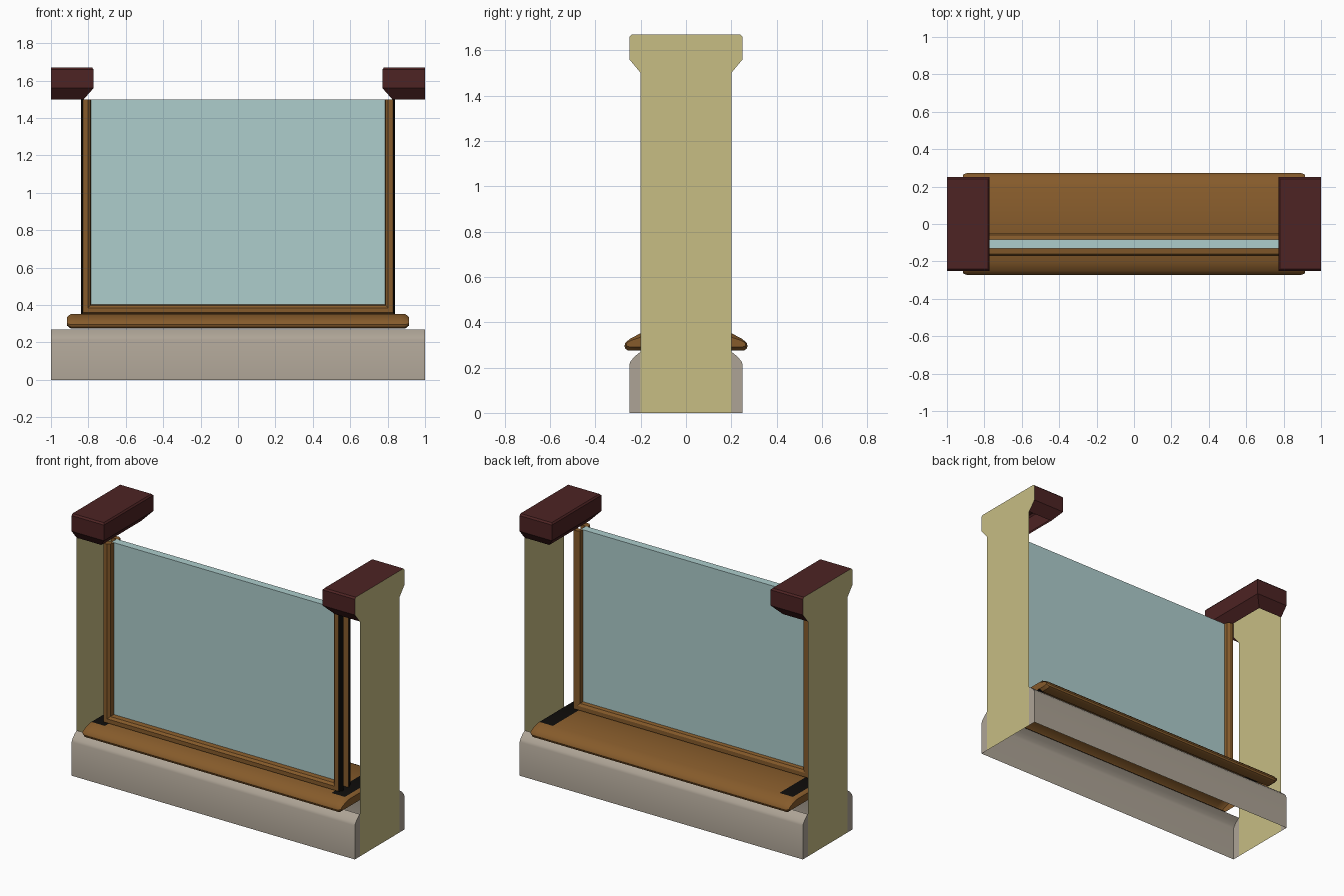
import bpy, bmesh

if "Cube" in bpy.data.objects:
    bpy.data.objects.remove(bpy.data.objects["Cube"])


def material(name, rgb):
    m = bpy.data.materials.new(name)
    lin = [((c / 255 + 0.055) / 1.055) ** 2.4 for c in rgb]
    m.diffuse_color = (*lin, 1)
    m.use_nodes = True
    m.node_tree.nodes["Principled BSDF"].inputs["Base Color"].default_value = m.diffuse_color
    return m


CREAM = material("cream_plaster", (199, 189, 132))
STONE = material("grey_stone", (174, 164, 150))
WOOD = material("brown_wood", (134, 91, 43))
CAP = material("dark_red_wood", (77, 35, 35))
GLASS = material("pale_blue_glass", (173, 205, 204))
DARK = material("black_shadow_gap", (14, 12, 10))


def make(name, rings, mats, closed=False, ends=(), rule=None, smooth=False):
    """Skin a list of rings; ends lists which end rings get a flat cap."""
    bm = bmesh.new()
    rows = [[bm.verts.new(p) for p in r] for r in rings]
    n = len(rings[0])
    for a, b in zip(rows, rows[1:]):
        for i in range(n if closed else n - 1):
            j = (i + 1) % n
            bm.faces.new((a[i], a[j], b[j], b[i]))
    for e in ends:
        bm.faces.new(rows[e])
    bmesh.ops.recalc_face_normals(bm, faces=bm.faces)
    if rule:
        for f in bm.faces:
            f.material_index = rule(f)
    me = bpy.data.meshes.new(name)
    bm.to_mesh(me)
    bm.free()
    for m in mats:
        me.materials.append(m)
    ob = bpy.data.objects.new(name, me)
    bpy.context.collection.objects.link(ob)
    if smooth:
        bpy.ops.object.select_all(action='DESELECT')
        ob.select_set(True)
        bpy.context.view_layer.objects.active = ob
        bpy.ops.object.shade_smooth_by_angle(angle=0.6)
    return ob


# stone base: front and back skins with a rounded shoulder and small end faces
base_profile = [(.25, 0), (.25, .215), (.243, .23), (.225, .25), (.2, .27)]
for side, label in ((-1, "front"), (1, "back")):
    rings = [[(x, side * y, z) for y, z in base_profile] for x in (-1, 1)]
    ob = make("base_" + label, rings, [STONE], smooth=True)
    if side == 1:
        ob.data.update()
    for x, end in ((-1, "left"), (1, "right")):
        pts = [(x, side * y, z) for y, z in base_profile + [(.2, 0)]]
        make(f"base_end_{label}_{end}", [pts], [STONE], ends=(0,))

# end walls: flat plaster sheets following the capped pillar outline
half = [(.2, 0), (.2, 1.5), (.25, 1.56), (.25, 1.66), (.24, 1.67)]
outline = half + [(-y, z) for y, z in reversed(half)]
for s, label in ((-1, "left"), (1, "right")):
    make("end_wall_" + label, [[(s, y, z) for y, z in outline]], [CREAM], ends=(0,))
    # pillar cap: flared shell, open underneath and on the wall side
    rings = [[(s, -y, z), (s * x, -y, z), (s * x, y, z), (s, y, z)]
             for x, y, z in ((.825, .2, 1.5), (.772, .25, 1.56),
                             (.772, .25, 1.66), (.78, .24, 1.67))]
    make("pillar_cap_" + label, rings, [CAP], ends=(-1,))

# window sill: rounded shell open below, dark where it meets the pillars
sill_half = [(.2, .275), (.255, .275), (.268, .283), (.272, .295),
             (.268, .308), (.25, .325), (.2, .352)]
sill_profile = sill_half + [(-y, z) for y, z in reversed(sill_half)]
sill_rings = []
for x in (-.914, -.895, -.87, -.8, .8, .87, .895, .914):
    k = .6 if abs(x) > .9 else 1
    w = .97 if abs(x) > .9 else 1
    sill_rings.append([(x, y * w, .313 + (z - .313) * k) for y, z in sill_profile])


def sill_rule(f):
    c = f.calc_center_median()
    return int(c.z > .33 and abs(c.y) < .19 and .8 < abs(c.x) < .9)


make("window_sill", sill_rings, [WOOD, DARK], ends=(0, -1), rule=sill_rule, smooth=True)


# window trim: mitred U frame swept around the glass, front and back
def trim(name, y_glass, y_face):
    prof = [(0, y_glass), (.004, y_face * .7 + y_glass * .3), (.018, y_face),
            (.044, y_face), (.054, y_glass)]
    a, low, top = .785, .403, 1.5
    rings = []
    for sx, is_top in ((-1, 1), (-1, 0), (1, 0), (1, 1)):
        rings.append([(sx * (a + d), y, top if is_top else low - d) for d, y in prof])

    def rule(f):
        c = f.calc_center_median()
        return int(abs(c.x) > a + .047 and abs(f.normal.z) < .5)
    make(name, rings, [WOOD, DARK], closed=True, ends=(0, -1), rule=rule)


trim("front_trim", -.132, -.172)
trim("back_trim", -.082, -.05)

# glass pane
make("glass_pane", [[(x, y, z) for x, y in ((-.8, -.132), (.8, -.132), (.8, -.082), (-.8, -.082))]
                    for z in (.36, 1.5)], [GLASS], closed=True, ends=(0, -1))
